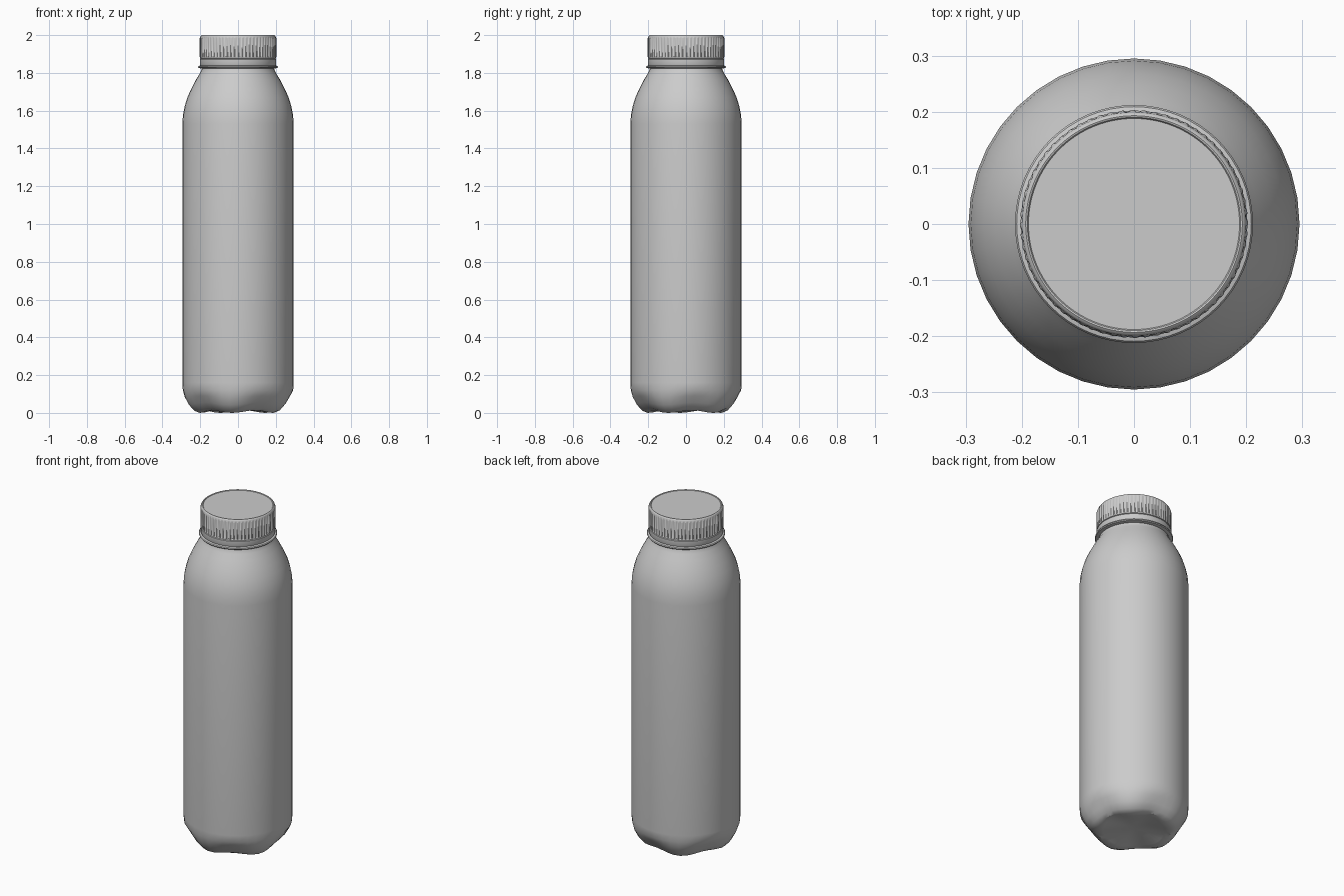
import bpy, bmesh, math

if "Cube" in bpy.data.objects:
    bpy.data.objects.remove(bpy.data.objects["Cube"])


def lathe(name, rings, segs, smooth=35):
    """rings: functions angle -> (radius, z), closed with a cap at both ends."""
    bm = bmesh.new()
    loops = []
    for ring in rings:
        loop = []
        for i in range(segs):
            a = 2 * math.pi * i / segs
            r, z = ring(a)
            loop.append(bm.verts.new((r * math.cos(a), r * math.sin(a), z)))
        loops.append(loop)
    for lo, hi in zip(loops, loops[1:]):
        for i in range(segs):
            j = (i + 1) % segs
            bm.faces.new((lo[i], lo[j], hi[j], hi[i]))
    bm.faces.new(loops[0][::-1])
    bm.faces.new(loops[-1])
    me = bpy.data.meshes.new(name)
    bm.to_mesh(me)
    bm.free()
    ob = bpy.data.objects.new(name, me)
    bpy.context.collection.objects.link(ob)
    bpy.ops.object.select_all(action='DESELECT')
    ob.select_set(True)
    bpy.context.view_layer.objects.active = ob
    bpy.ops.object.shade_smooth_by_angle(angle=math.radians(smooth))
    return ob


def rnd(r, z):
    return lambda a: (r, z)


def lobed(foot, valley):
    """Five-footed base ring blending a foot profile point and a valley point."""
    def ring(a):
        w = 0.5 + 0.5 * math.cos(5 * (a - math.radians(9)))
        return tuple(f + (v - f) * w for f, v in zip(foot, valley))
    return ring


def ribbed(r, z, depth=0.004):
    """Fine vertical grip ribs: two points out, two points in."""
    def ring(a):
        k = round(a / (2 * math.pi) * 256) % 4
        return (r if k < 2 else r - depth, z)
    return ring


# bottle body: footed base, straight wall, rounded shoulder, neck
base = [
    rnd(0.02, 0.03), rnd(0.10, 0.025),
    lobed((0.17, 0.004), (0.17, 0.018)),
    lobed((0.205, 0.0), (0.20, 0.014)),
    lobed((0.235, 0.012), (0.222, 0.026)),
    lobed((0.262, 0.042), (0.248, 0.055)),
    lobed((0.283, 0.082), (0.272, 0.09)),
]
wall = [(0.292, 0.12), (0.295, 0.16), (0.295, 1.53), (0.291, 1.58), (0.282, 1.625),
        (0.268, 1.67), (0.248, 1.715), (0.222, 1.765), (0.202, 1.797), (0.193, 1.815), (0.190, 1.83)]
lathe("bottle_body", base + [rnd(*p) for p in wall], 40)

# neck flange
lathe("neck_flange", [rnd(*p) for p in
      [(0.188, 1.822), (0.209, 1.826), (0.212, 1.831), (0.209, 1.836), (0.188, 1.842)]], 64)

# tamper ring under the cap
lathe("tamper_ring", [rnd(*p) for p in
      [(0.19, 1.838), (0.200, 1.840), (0.202, 1.845), (0.202, 1.872), (0.197, 1.876)]], 64)

# screw cap with grip ribs and a rounded raised rim
lathe("screw_cap",
      [rnd(0.195, 1.874), rnd(0.202, 1.878), rnd(0.202, 1.882),
       ribbed(0.203, 1.884), ribbed(0.203, 1.984)]
      + [rnd(*p) for p in [(0.200, 1.988), (0.199, 1.994), (0.196, 1.998), (0.193, 2.0),
                           (0.190, 1.999), (0.188, 1.996)]], 256)
